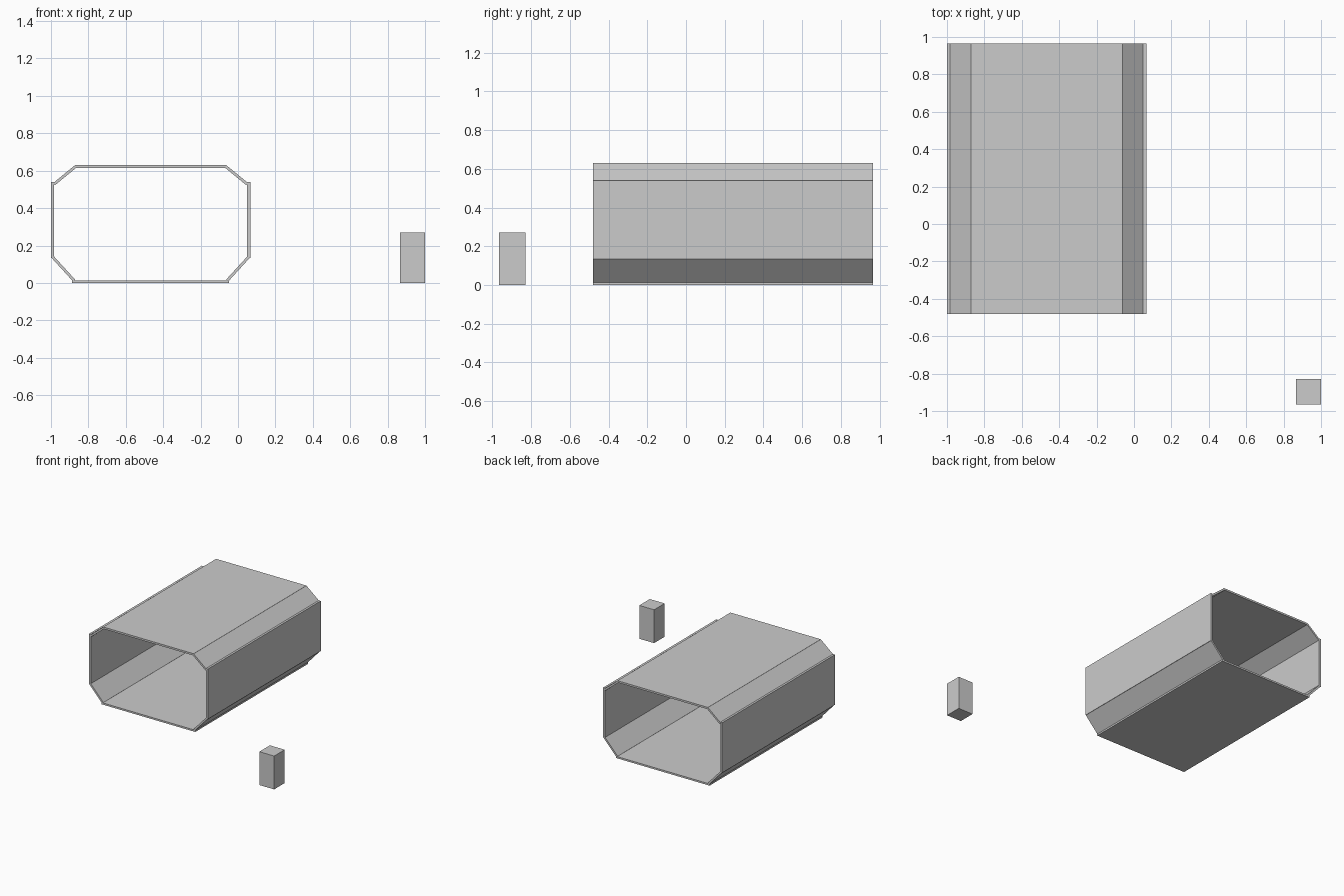
import bpy, bmesh
from mathutils import Vector

if "Cube" in bpy.data.objects:
    bpy.data.objects.remove(bpy.data.objects["Cube"])

CX = -0.467              # centre line of the tube
Y0, Y1 = -0.48, 0.965    # open ends of the tube


def prism(name, profile, y0, y1):
    """Extrude an x/z outline along y."""
    bm = bmesh.new()
    face = bm.faces.new([bm.verts.new((x, y0, z)) for x, z in profile])
    new = bmesh.ops.extrude_face_region(bm, geom=[face])["geom"]
    bmesh.ops.translate(bm, vec=(0, y1 - y0, 0),
                        verts=[v for v in new if isinstance(v, bmesh.types.BMVert)])
    bmesh.ops.recalc_face_normals(bm, faces=bm.faces)
    mesh = bpy.data.meshes.new(name)
    bm.to_mesh(mesh)
    bm.free()
    ob = bpy.data.objects.new(name, mesh)
    bpy.context.collection.objects.link(ob)
    return ob


def box(name, x0, x1, y0, y1, z0, z1):
    return prism(name, [(x0, z0), (x1, z0), (x1, z1), (x0, z1)], y0, y1)


def slanted(name, a, b, side, t=0.015):
    """Thin slab along the outer line a-b, thickened towards the tube centre."""
    a, b = Vector(a), Vector(b)
    d = (b - a).normalized()
    n = Vector((-d.y, d.x))
    if n.dot(Vector((0, 0.315)) - a) < 0:
        n = -n
    pts = [a, b, b + n * t, a + n * t]
    return prism(name, [(CX + side * p.x, p.y) for p in pts], Y0, Y1)


# Floor and roof panels
box("floor_panel", CX - 0.42, CX + 0.42, Y0, Y1, 0, 0.014)
box("roof_panel", CX - 0.405, CX + 0.405, Y0, Y1, 0.615, 0.63)

# Side walls and slanted corner panels, mirrored about the centre line
for label, s in (("left", -1), ("right", 1)):
    xs = sorted((CX + s * 0.516, CX + s * 0.533))
    box(label + "_wall", *xs, Y0, Y1, 0.134, 0.54)
    slanted(label + "_upper_corner", (0.404, 0.63), (0.521, 0.534), s)
    slanted(label + "_lower_corner", (0.415, 0.008), (0.53, 0.134), s)

# Separate small block
box("small_block", 0.867, 1.0, -0.965, -0.83, 0, 0.27)
